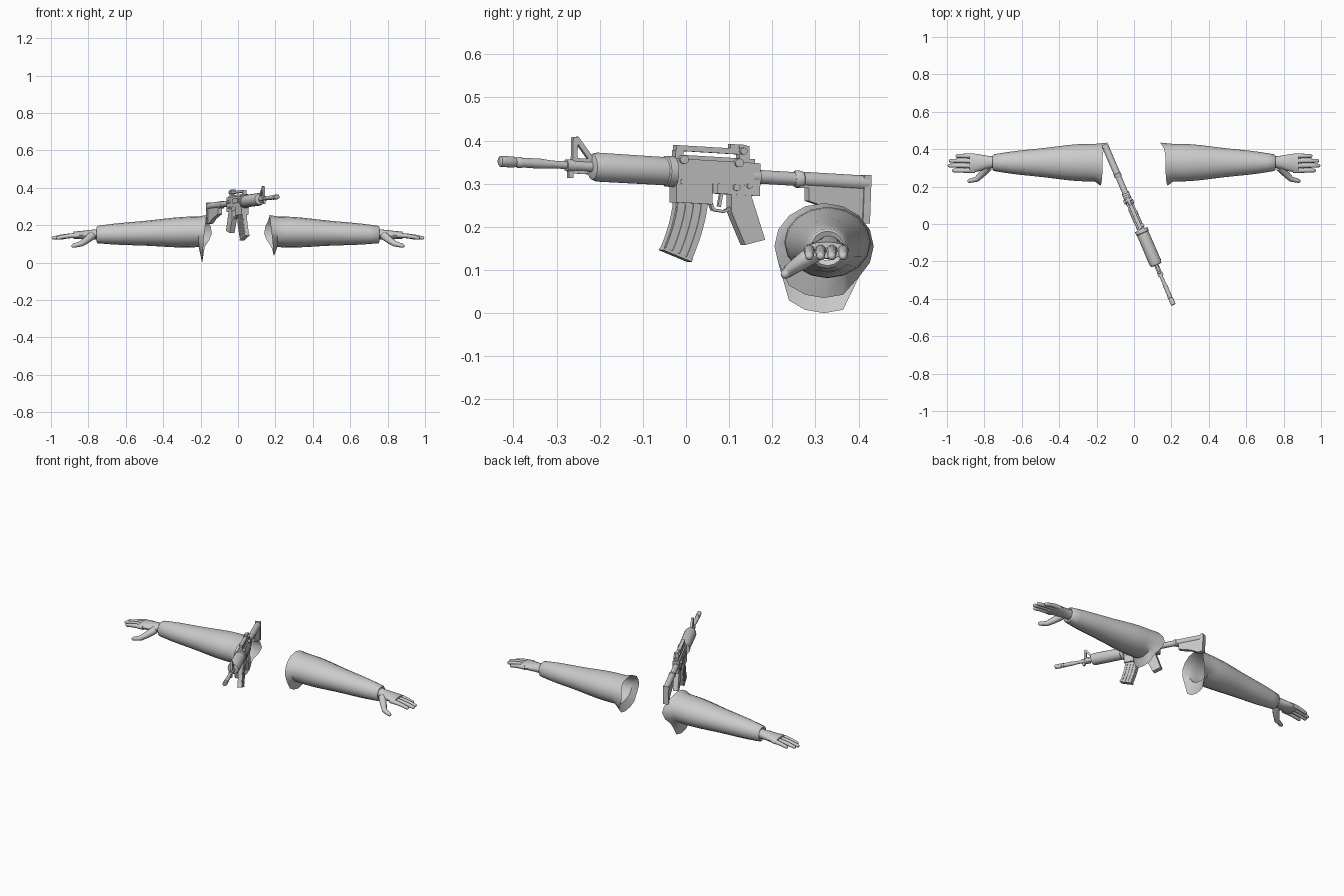
import bpy, bmesh
from math import sin, cos, pi
from mathutils import Vector, Matrix

cube = bpy.data.objects.get("Cube")
if cube:
    bpy.data.objects.remove(cube)

GREY = (0.6, 0.6, 0.6, 1)
grey = bpy.data.materials.new("plain grey")
grey.use_nodes = True
grey.diffuse_color = GREY
grey.node_tree.nodes["Principled BSDF"].inputs["Base Color"].default_value = GREY

# The rifle lies diagonally: its own axes are thickness, length (measured on y) and height
YAW = 0.41
SLANT = -0.43
rifle_frame = Matrix.Translation((0.025, 0, 0)) @ Matrix((
    (cos(YAW), SLANT, 0, 0), (sin(YAW), 1, 0, 0), (0, 0, 1, 0), (0, 0, 0, 1)))


def bore(y):
    """Height of the gently sloping barrel line."""
    return 0.326 - 0.06 * y


def mix(a, b, k):
    return a + (b - a) * k


def turn(sides):
    return [2 * pi * i / sides for i in range(sides)]


def loft(name, rings, cap_start=True, cap_end=True, matrix=None, smooth=True):
    """Skin a list of rings that share one point count."""
    bm = bmesh.new()
    rows = [[bm.verts.new(point) for point in ring] for ring in rings]
    count = len(rows[0])
    for row, following in zip(rows, rows[1:]):
        for i in range(count):
            j = (i + 1) % count
            bm.faces.new((row[i], row[j], following[j], following[i]))
    if cap_start:
        bm.faces.new(rows[0])
    if cap_end:
        bm.faces.new(rows[-1])
    if matrix:
        bm.transform(matrix)
    bmesh.ops.recalc_face_normals(bm, faces=bm.faces)
    mesh = bpy.data.meshes.new(name)
    bm.to_mesh(mesh)
    bm.free()
    mesh.materials.append(grey)
    part = bpy.data.objects.new(name, mesh)
    bpy.context.collection.objects.link(part)
    if smooth:
        bpy.ops.object.select_all(action='DESELECT')
        part.select_set(True)
        bpy.context.view_layer.objects.active = part
        bpy.ops.object.shade_smooth_by_angle(angle=0.7)
    return part


def plate(name, outline, half, shift=0.0):
    """Side outline in (y, z), extruded through the rifle's thickness."""
    rings = [[(shift + t, y, z) for y, z in outline] for t in (-half, half)]
    return loft(name, rings, matrix=rifle_frame, smooth=False)


def block(name, start, end, low, high, half, shift=0.0):
    """Box following the bore, with low and high measured from it."""
    outline = [(start, bore(start) + low), (end, bore(end) + low),
               (end, bore(end) + high), (start, bore(start) + high)]
    return plate(name, outline, half, shift)


def strut(name, start, end, width, half):
    """Straight bar between two side-view points."""
    a, b = Vector(start), Vector(end)
    across = (b - a).orthogonal().normalized() * width / 2
    return plate(name, [a + across, b + across, b - across, a - across], half)


def tube(name, *stations):
    """Round part on the bore from (y, radius) stations."""
    rings = [[(r * cos(a), y, bore(y) + r * sin(a)) for a in turn(18)] for y, r in stations]
    return loft(name, rings, matrix=rifle_frame)


def knob(name, y, rise, radius, half, shift=0.0):
    """Round part lying across the rifle."""
    outline = [(y + radius * cos(a), bore(y) + rise + radius * sin(a)) for a in turn(12)]
    return plate(name, outline, half, shift)


def oval(x, centre_y, centre_z, half_y, half_z):
    return [(x, centre_y + half_y * cos(a), centre_z + half_z * sin(a)) for a in turn(16)]


def finger(name, path, thick, thin):
    """Tapering digit with a rounded tip."""
    points = [Vector(p) for p in path]
    last = len(points) - 1
    radii = [mix(thick, thin, i / last) for i in range(last + 1)]
    onward = (points[last] - points[last - 1]).normalized()
    for reach, shrink in ((0.6, 0.75), (0.9, 0.35)):
        points.append(points[last] + onward * thin * reach)
        radii.append(thin * shrink)
    rings = []
    for i, (point, radius) in enumerate(zip(points, radii)):
        along = points[min(i + 1, len(points) - 1)] - points[max(i - 1, 0)]
        side = along.cross(Vector((0, 0, 1))).normalized()
        up = side.cross(along).normalized()
        rings.append([point + radius * (side * cos(a) + up * sin(a)) for a in turn(10)])
    return loft(name, rings)


def torn_edge(drop):
    """Flared sleeve opening with a pulled-back corner and a hanging flap."""
    ring = []
    for a in turn(16):
        c, s = cos(a), sin(a)
        hang = drop if s < -0.7 and c < 0.6 else 0
        ring.append((0.18 - 0.012 * s - 0.04 * max(c, 0) ** 4,
                     0.32 + 0.115 * c, 0.155 + 0.1 * s - hang))
    return ring


def sleeve(name, drop):
    rings = [torn_edge(drop)]
    steps = 12
    for i in range(steps + 1):
        k = i / steps
        ease = k ** 1.5
        crease = 1 + 0.025 * sin(9 * k)
        rings.append(oval(mix(0.21, 0.75, k), 0.328, mix(0.165, 0.15, k),
                          mix(0.1, 0.044, ease) * crease, mix(0.082, 0.046, ease) * crease))
    rings.append(oval(0.756, 0.328, 0.15, 0.038, 0.04))
    rings.append(oval(0.75, 0.328, 0.15, 0.028, 0.028))
    return loft(name, rings, cap_start=False, cap_end=False)


def palm(name):
    rings = []
    for i in range(7):
        k = i / 6
        spread = k * k * (3 - 2 * k)
        rings.append(oval(mix(0.74, 0.88, k), mix(0.332, 0.325, k), mix(0.152, 0.146, k),
                          mix(0.03, 0.052, spread), mix(0.028, 0.019, k)))
    return loft(name, rings)


# Arms, mirrored; the right sleeve flap hangs lower
for side, sign, drop in (("left", 1, 0.02), ("right", -1, 0.055)):
    arm = [sleeve(side + "_sleeve", drop), palm(side + "_palm")]
    arm.append(finger(side + "_thumb", [(0.78, 0.305, 0.145), (0.81, 0.27, 0.12),
                                        (0.84, 0.24, 0.1), (0.88, 0.23, 0.09)], 0.023, 0.011))
    for i, label in enumerate(("index", "middle", "ring", "little")):
        y = 0.286 + 0.026 * i
        tip = 0.988 - 0.015 * (i - 1.3) ** 2
        path = [(mix(0.85, tip, k), y, 0.146 - 0.014 * k * k) for k in (0, 0.4, 0.7, 1)]
        arm.append(finger(side + "_" + label + "_finger", path, 0.014, 0.01))
    for part in arm:
        part.data.transform(Matrix.Diagonal((sign, 1, 1, 1)))
        if sign < 0:
            part.data.flip_normals()

# Barrel group
tube("muzzle_brake", (-0.433, 0.009), (-0.43, 0.013), (-0.4, 0.013), (-0.395, 0.01),
     (-0.39, 0.013), (-0.382, 0.013))
tube("front_barrel", (-0.39, 0.011), (-0.34, 0.012), (-0.31, 0.009), (-0.2, 0.009))
tube("gas_block_front", (-0.278, 0.014), (-0.26, 0.014))
tube("gas_block_rear", (-0.26, 0.012), (-0.21, 0.012))
tube("handguard", (-0.22, 0.022), (-0.217, 0.03), (-0.205, 0.034), (-0.05, 0.033),
     (-0.047, 0.036), (-0.03, 0.036))

# Front sight
strut("sight_front_leg", (-0.26, 0.335), (-0.258, 0.408), 0.011, 0.006)
strut("sight_rear_leg", (-0.256, 0.406), (-0.216, 0.35), 0.011, 0.006)
block("sight_base", -0.257, -0.213, 0.005, 0.018, 0.006)
block("bayonet_lug", -0.272, -0.23, -0.018, -0.005, 0.006)
strut("sling_loop", (-0.268, 0.335), (-0.268, 0.313), 0.01, 0.006)

# Receiver
block("upper_receiver", -0.03, 0.165, -0.022, 0.031, 0.018)
block("receiver_rail", -0.025, 0.155, 0.025, 0.04, 0.011)
block("lower_receiver", -0.03, 0.165, -0.045, -0.015, 0.016)
block("magazine_well", -0.03, 0.053, -0.071, -0.02, 0.02)
tube("receiver_collar", (0.15, 0.02), (0.168, 0.02))
block("ejection_port", 0.015, 0.085, -0.005, 0.02, 0.003, shift=-0.019)
block("bolt_catch", 0.054, 0.066, -0.045, -0.022, 0.003, shift=0.018)
knob("front_pin", -0.015, -0.022, 0.006, 0.021)
knob("rear_pin", 0.14, -0.023, 0.006, 0.021)
knob("selector", 0.11, -0.028, 0.008, 0.021)
knob("forward_assist", 0.125, 0.007, 0.01, 0.009, shift=-0.019)

# Carry handle and rear sight
block("handle_bar", -0.026, 0.143, 0.049, 0.062, 0.01)
block("handle_front_leg", -0.028, -0.01, 0.02, 0.05, 0.01)
block("handle_rear_leg", 0.12, 0.143, 0.02, 0.07, 0.01)
block("rear_sight", 0.1, 0.137, 0.06, 0.072, 0.007)
knob("windage_knob", 0.127, 0.057, 0.008, 0.019)
for label, y in (("front", -0.013), ("rear", 0.115)):
    knob("handle_clamp_" + label, y, 0.029, 0.01, 0.012, shift=0.012)


def magazine_point(across, down):
    """Point on the curved magazine side, both arguments running from zero to one."""
    sweep = mix(0.03, 0.038, across) * down ** 1.6
    return mix(-0.026, 0.047, across) - sweep, 0.264 - mix(0.115, 0.142, across) * down


def magazine_strip(name, front, rear, half):
    levels = [i / 6 for i in range(7)]
    outline = [magazine_point(front, k) for k in levels]
    outline += [magazine_point(rear, k) for k in reversed(levels)]
    plate(name, outline, half)


# Magazine with pressed ribs
magazine_strip("magazine", 0, 1, 0.0105)
for i in range(4):
    front = 0.04 + 0.25 * i
    magazine_strip("magazine_rib_" + "abcd"[i], front, front + 0.16, 0.013)
strut("magazine_floor", magazine_point(0, 1), magazine_point(1, 1), 0.007, 0.014)

# Trigger, guard and grip
strut("guard_front", (0.052, 0.265), (0.062, 0.24), 0.006, 0.007)
strut("guard_bottom", (0.06, 0.24), (0.088, 0.235), 0.006, 0.007)
strut("guard_rear", (0.086, 0.235), (0.11, 0.247), 0.006, 0.007)
strut("trigger", (0.081, 0.275), (0.076, 0.247), 0.007, 0.004)
plate("pistol_grip", [(0.1, 0.28), (0.145, 0.275), (0.178, 0.17), (0.132, 0.158),
                      (0.11, 0.21), (0.1, 0.235)], 0.014)

# Stock
tube("buffer_tube", (0.16, 0.016), (0.262, 0.016))
tube("stock_tube", (0.25, 0.017), (0.255, 0.02), (0.268, 0.02), (0.27, 0.018), (0.418, 0.018))
plate("stock_body", [(0.26, 0.31), (0.42, 0.3), (0.42, 0.21), (0.39, 0.21), (0.35, 0.235),
                     (0.28, 0.26), (0.28, 0.29), (0.26, 0.29)], 0.012)
strut("butt_pad", (0.416, 0.32), (0.412, 0.208), 0.016, 0.016)
